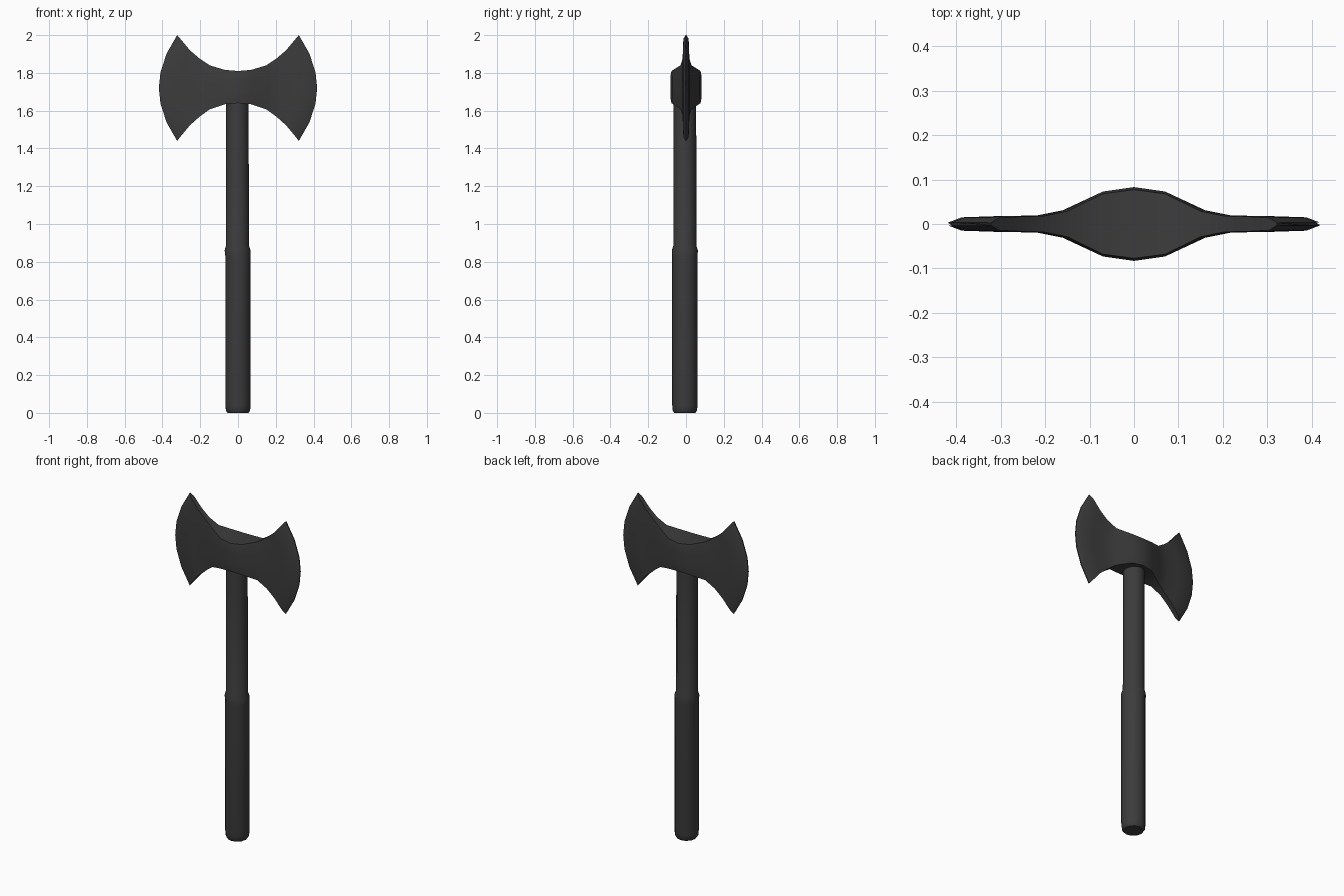
import bpy, math

if "Cube" in bpy.data.objects:
    bpy.data.objects.remove(bpy.data.objects["Cube"])

dark = bpy.data.materials.new("dark_metal")
dark.diffuse_color = (0.045, 0.045, 0.045, 1)
dark.use_nodes = True
dark.node_tree.nodes["Principled BSDF"].inputs["Base Color"].default_value = dark.diffuse_color


def loft(name, rings, angle):
    """Skin a list of equal-length rings and cap both ends."""
    n = len(rings[0])
    verts = [p for r in rings for p in r]
    faces = [(i * n + j, i * n + (j + 1) % n, (i + 1) * n + (j + 1) % n, (i + 1) * n + j)
             for i in range(len(rings) - 1) for j in range(n)]
    faces += [tuple(range(n))[::-1], tuple(range(len(verts) - n, len(verts)))]
    mesh = bpy.data.meshes.new(name)
    mesh.from_pydata(verts, [], faces)
    mesh.materials.append(dark)
    obj = bpy.data.objects.new(name, mesh)
    bpy.context.collection.objects.link(obj)
    bpy.ops.object.select_all(action='DESELECT')
    obj.select_set(True)
    bpy.context.view_layer.objects.active = obj
    bpy.ops.object.mode_set(mode='EDIT')
    bpy.ops.mesh.select_all(action='SELECT')
    bpy.ops.mesh.normals_make_consistent(inside=False)
    bpy.ops.object.mode_set(mode='OBJECT')
    bpy.ops.object.shade_smooth_by_angle(angle=math.radians(angle))
    return obj


# Haft with thicker grip: radius, height, centre x
profile = [(0.056, 0.0, 0), (0.064, 0.012, 0), (0.067, 0.04, 0), (0.067, 0.83, 0),
           (0.069, 0.86, -0.002), (0.061, 0.885, -0.003), (0.060, 1.68, -0.004)]
SIDES = 12
haft = [[(cx + r * math.cos(2 * math.pi * k / SIDES),
          -0.006 + r * math.sin(2 * math.pi * k / SIDES), z) for k in range(SIDES)]
        for r, z, cx in profile]
loft("haft", haft, 40)

# Double axe head: x at rims, x at mid height, top z, bottom z, half thickness
stations = [(0.0, 0.0, 1.81, 1.64, 0.083), (0.07, 0.07, 1.816, 1.634, 0.073),
            (0.15, 0.16, 1.84, 1.607, 0.031), (0.205, 0.22, 1.877, 1.567, 0.019),
            (0.255, 0.30, 1.92, 1.522, 0.018), (0.305, 0.388, 1.98, 1.462, 0.015),
            (0.322, 0.419, 2.0, 1.44, 0.003)]
ROWS = [-1, -0.65, -0.3, 0, 0.3, 0.65, 1]


def section(side, rim, mid, top, bottom, thick):
    pts = []
    for sign, rows in ((-1, ROWS), (1, ROWS[::-1])):
        for t in rows:
            x = rim + (mid - rim) * (1 - t * t)
            z = (top + bottom) / 2 + t * (top - bottom) / 2
            # rims are slightly thinner than the cheeks
            y = thick * (0.93 if abs(t) == 1 else 1)
            pts.append((side * x, sign * y, z))
    return pts


head = [section(-1, *s) for s in stations[:0:-1]] + [section(1, *s) for s in stations]
loft("axe_head", head, 40)
